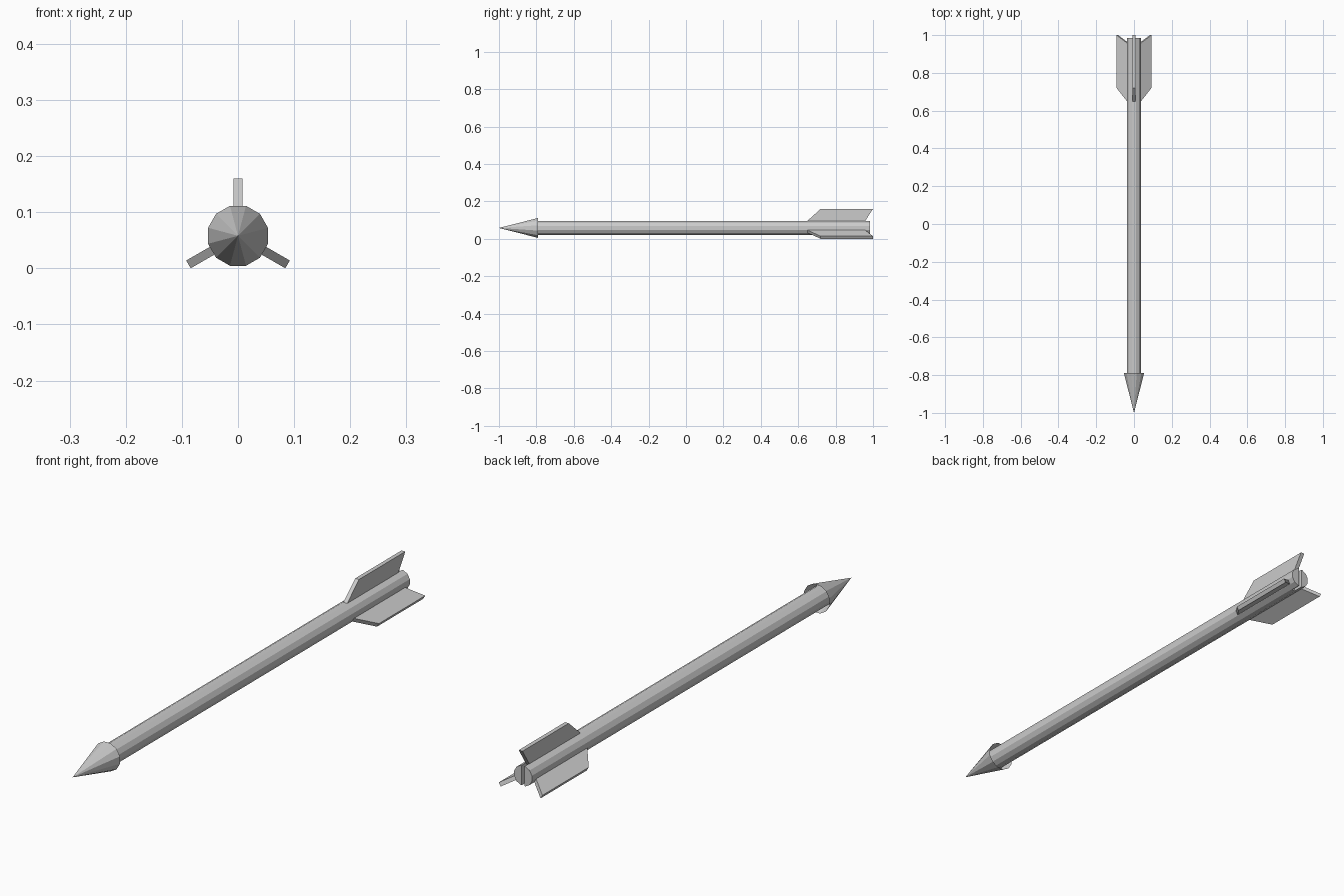
import bpy, bmesh
from math import sin, cos, pi, radians

if "Cube" in bpy.data.objects:
    bpy.data.objects.remove(bpy.data.objects["Cube"])

CZ = 0.058          # height of the arrow's axis
N = 12              # sides of shaft and head


def make_object(name, bm):
    bmesh.ops.recalc_face_normals(bm, faces=bm.faces)
    mesh = bpy.data.meshes.new(name)
    bm.to_mesh(mesh)
    bm.free()
    ob = bpy.data.objects.new(name, mesh)
    ob.location.z = CZ
    bpy.context.collection.objects.link(ob)
    return ob


def lathe(name, profile):
    """Revolve (radius, y) points about the y axis; radius 0 closes to a point."""
    bm = bmesh.new()
    rings = []
    for r, y in profile:
        angles = [0] if r == 0 else [(i + 0.5) * 2 * pi / N for i in range(N)]
        rings.append([bm.verts.new((r * cos(a), y, r * sin(a))) for a in angles])
    for a, b in zip(rings, rings[1:]):
        for i in range(N):
            j = (i + 1) % N
            quad = [a[i % len(a)], a[j % len(a)], b[j % len(b)], b[i % len(b)]]
            bm.faces.new(list(dict.fromkeys(quad)))
    for ring in (rings[0], rings[-1]):
        if len(ring) > 1:
            bm.faces.new(ring)
    return make_object(name, bm)


def fin(name, angle, outline, thickness):
    """Flat plate: outline of (y, radius) points, turned about the shaft."""
    bm = bmesh.new()
    face = bm.faces.new([bm.verts.new((-thickness / 2, y, r)) for y, r in outline])
    out = bmesh.ops.extrude_face_region(bm, geom=[face])["geom"]
    verts = [v for v in out if isinstance(v, bmesh.types.BMVert)]
    bmesh.ops.translate(bm, verts=verts, vec=(thickness, 0, 0))
    ob = make_object(name, bm)
    ob.rotation_euler.y = angle
    return ob


# Shaft, and conical head with a hollowed back
shaft = lathe("shaft", [(0.039, -0.84), (0.039, 0.985)])
lathe("arrow_head", [(0, -1.0), (0.0553, -0.79), (0.038, -0.845)])

# String notch cut across the tail end
bm = bmesh.new()
bmesh.ops.create_cube(bm, size=1)
bmesh.ops.scale(bm, vec=(0.012, 0.08, 0.2), verts=bm.verts)
bmesh.ops.translate(bm, vec=(0, 0.985, 0), verts=bm.verts)
cutter = make_object("notch_cutter", bm)
cutter.hide_render = True
cutter.hide_viewport = True
cut = shaft.modifiers.new("notch", "BOOLEAN")
cut.object = cutter
cut.operation = "DIFFERENCE"
cut.solver = "EXACT"

# Three fins around the tail
outline = [(0.635, 0.025), (0.72, 0.102), (1.0, 0.102), (0.95, 0.025)]
for i in range(3):
    fin(f"fin_{i + 1}", radians(120 * i), outline, 0.016)
